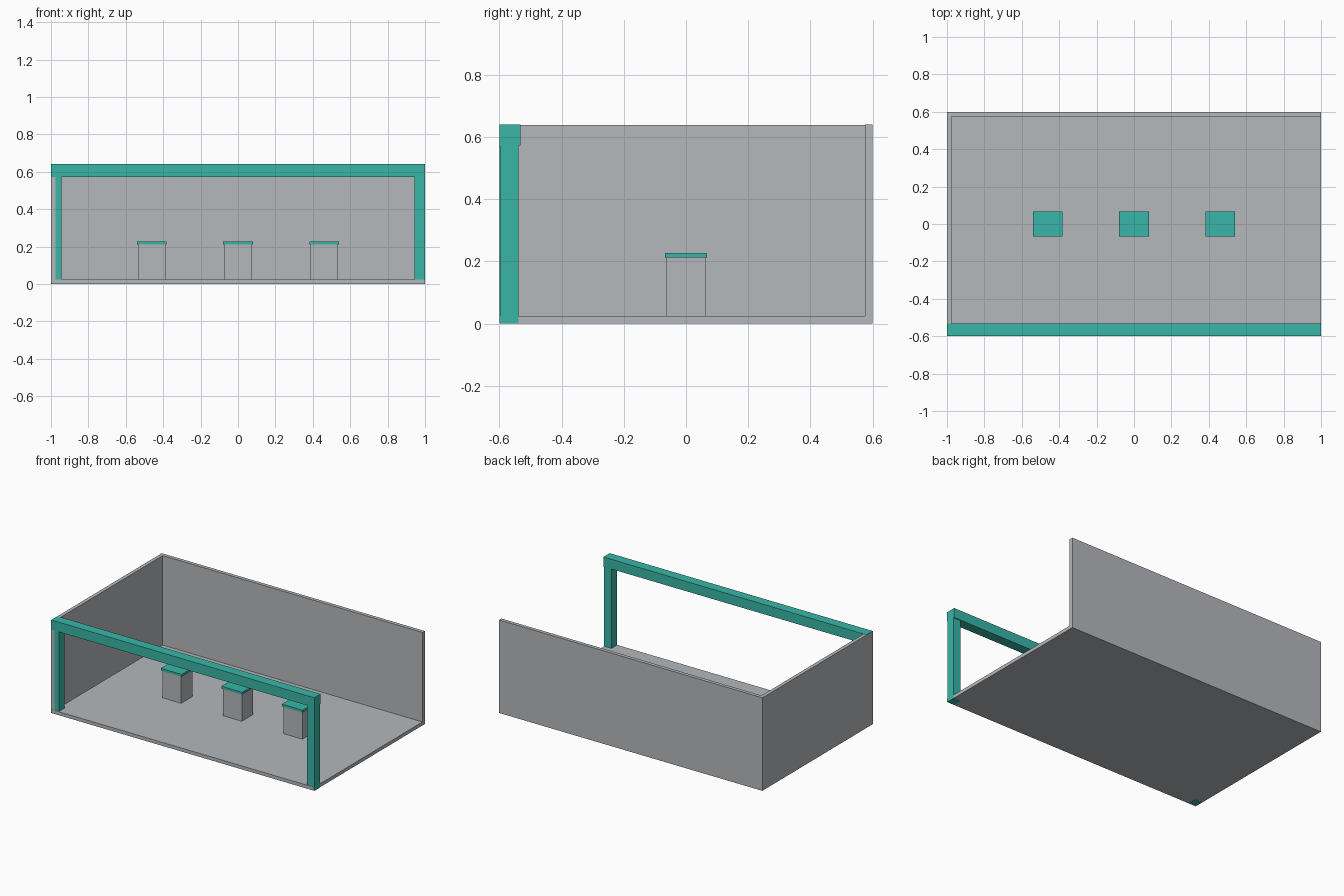
import bpy

if "Cube" in bpy.data.objects:
    bpy.data.objects.remove(bpy.data.objects["Cube"])


def material(name, color):
    m = bpy.data.materials.new(name)
    m.diffuse_color = (*color, 1)
    m.use_nodes = True
    m.node_tree.nodes["Principled BSDF"].inputs["Base Color"].default_value = m.diffuse_color
    return m


GREY = material("light_grey", (0.46, 0.48, 0.50))
TEAL = material("teal", (0.04, 0.47, 0.39))


def box(name, lo, hi, mat):
    """Box between two opposite corners."""
    c = [(a + b) / 2 for a, b in zip(lo, hi)]
    bpy.ops.mesh.primitive_cube_add(size=1, location=c)
    o = bpy.context.object
    o.name = name
    o.scale = [b - a for a, b in zip(lo, hi)]
    bpy.ops.object.transform_apply(location=False, rotation=False, scale=True)
    o.data.materials.append(mat)
    return o


# Floor and two walls, the front and right sides stay open
box("floor", (-1, -0.6, 0.001), (0.999, 0.6, 0.025), GREY)
box("back_wall", (-1, 0.575, 0.001), (1, 0.6, 0.64), GREY)
box("left_wall", (-1, -0.599, 0.001), (-0.975, 0.6, 0.639), GREY)

# Front frame: two posts and a slightly thicker beam
box("left_post", (-0.999, -0.598, 0), (-0.943, -0.538, 0.60), TEAL)
box("right_post", (0.943, -0.598, 0), (1, -0.538, 0.60), TEAL)
box("front_beam", (-0.999, -0.6, 0.573), (1, -0.532, 0.64), TEAL)

# Display pedestals with caps
for label, x in (("left", -0.46), ("middle", 0), ("right", 0.46)):
    box(label + "_pedestal", (x - 0.072, -0.062, 0.02), (x + 0.072, 0.062, 0.214), GREY)
    box(label + "_pedestal_cap", (x - 0.079, -0.068, 0.212), (x + 0.079, 0.068, 0.228), TEAL)
